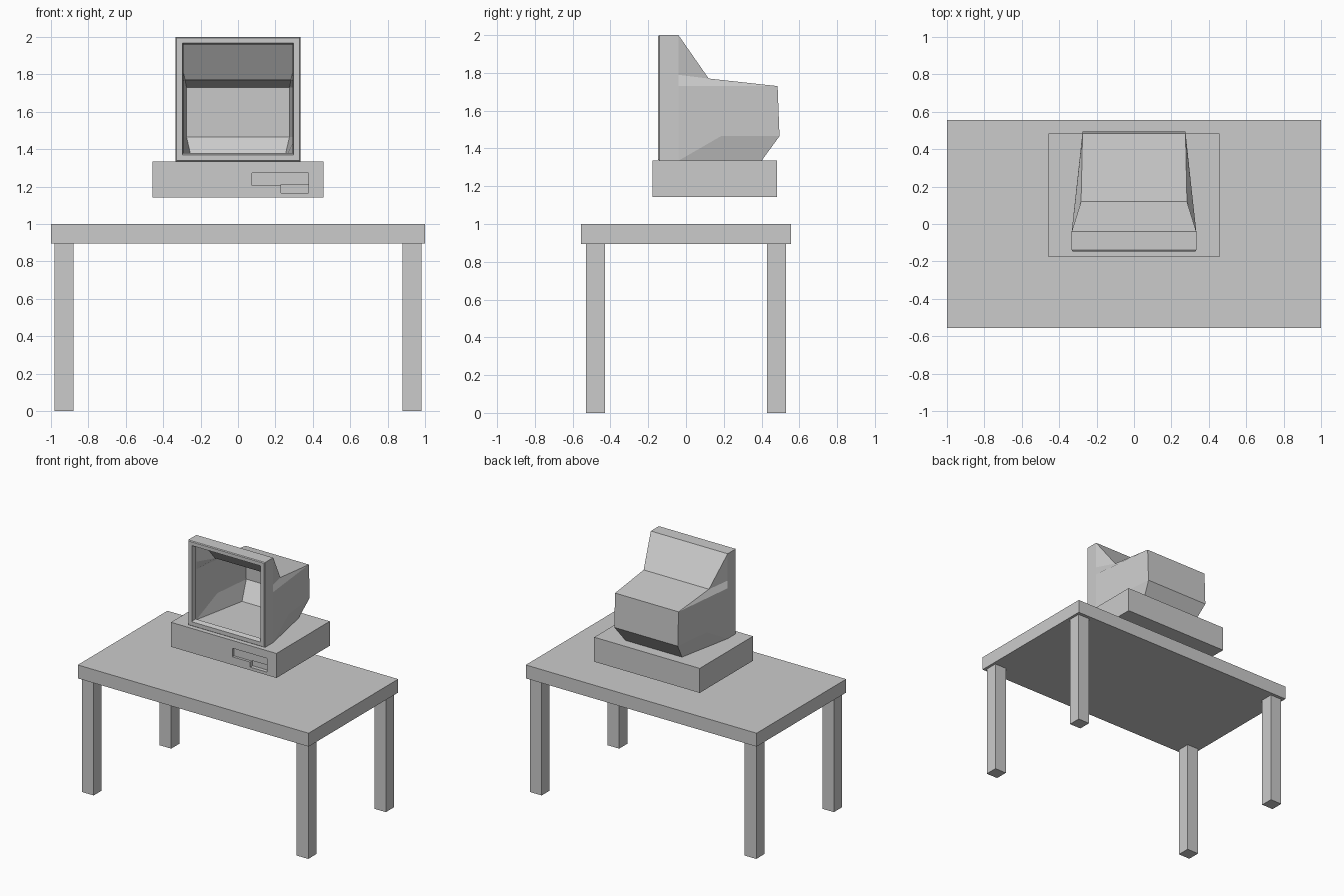
import bpy, bmesh

if "Cube" in bpy.data.objects:
    bpy.data.objects.remove(bpy.data.objects["Cube"])


def box(name, x0, x1, y0, y1, z0, z1):
    bm = bmesh.new()
    bmesh.ops.create_cube(bm, size=1)
    for v in bm.verts:
        v.co = ((x0 + x1) / 2 + v.co.x * (x1 - x0),
                (y0 + y1) / 2 + v.co.y * (y1 - y0),
                (z0 + z1) / 2 + v.co.z * (z1 - z0))
    return finish(name, bm)


def finish(name, bm):
    me = bpy.data.meshes.new(name)
    bm.to_mesh(me)
    bm.free()
    ob = bpy.data.objects.new(name, me)
    bpy.context.collection.objects.link(ob)
    return ob


# Table
box("table_top", -1, 1, -0.555, 0.555, 0.895, 1.0)
for sx, side in ((-1, "left"), (1, "right")):
    for sy, end in ((-1, "front"), (1, "back")):
        cx, cy = sx * 0.93, sy * 0.48
        box(f"{end}_{side}_leg", cx - 0.05, cx + 0.05, cy - 0.05, cy + 0.05, 0, 0.895)

# Computer case with a stepped drive recess
case = box("computer_case", -0.457, 0.457, -0.177, 0.483, 1.143, 1.335)
for i, (x0, z0, z1, depth) in enumerate(((0.075, 1.207, 1.274, 0.02),
                                         (0.23, 1.167, 1.211, 0.03))):
    cutter = box(f"drive_cutter_{i}", x0, 0.376, -0.25, -0.177 + depth, z0, z1)
    cutter.hide_render = True
    cutter.hide_viewport = True
    mod = case.modifiers.new("drive_recess", "BOOLEAN")
    mod.operation = "DIFFERENCE"
    mod.solver = "EXACT"
    mod.object = cutter

# Hollow monitor shell, open at the front
bm = bmesh.new()


def poly(points):
    bm.faces.new([bm.verts.new(p) for p in points])


def flip(points):
    return [(-x, y, z) for x, y, z in reversed(points)]


# Front frame: outer band, small chamfer, flat rim, tapered inner lip
rings = [(0.333, 1.335, 2.0, -0.04), (0.333, 1.335, 2.0, -0.14),
         (0.328, 1.34, 1.995, -0.147), (0.297, 1.37, 1.967, -0.147),
         (0.292, 1.38, 1.96, -0.11)]
corners = [[(-x, y, a), (x, y, a), (x, y, b), (-x, y, b)] for x, a, b, y in rings]
for r, s in zip(corners, corners[1:]):
    for k in range(4):
        j = (k + 1) % 4
        poly([r[k], r[j], s[j], s[k]])

# Full-width panels: top slope, rear top, back, rear underside, floor
peak, shoulder = (0.333, -0.04, 2.0), (0.283, 0.12, 1.77)
back_top, back_low = (0.275, 0.485, 1.73), (0.275, 0.495, 1.465)
floor_back, floor_front = (0.245, 0.40, 1.335), (0.333, -0.04, 1.335)
chain = [peak, shoulder, back_top, back_low, floor_back, floor_front]
for p, q in zip(chain, chain[1:]):
    poly([p, q, (-q[0], *q[1:]), (-p[0], *p[1:])])

# Side panels, mirrored
step_top, step_low = (0.333, -0.04, 1.79), (0.333, -0.04, 1.73)
notch = (0.308, 0.185, 1.465)
for side in ([peak, step_top, shoulder],
             [step_top, step_low, back_top, shoulder],
             [step_low, floor_front, notch, back_low, back_top],
             [notch, floor_front, floor_back, back_low]):
    poly(side)
    poly(flip(side))

bmesh.ops.remove_doubles(bm, verts=bm.verts, dist=1e-4)
bmesh.ops.recalc_face_normals(bm, faces=bm.faces)
finish("monitor_shell", bm)
